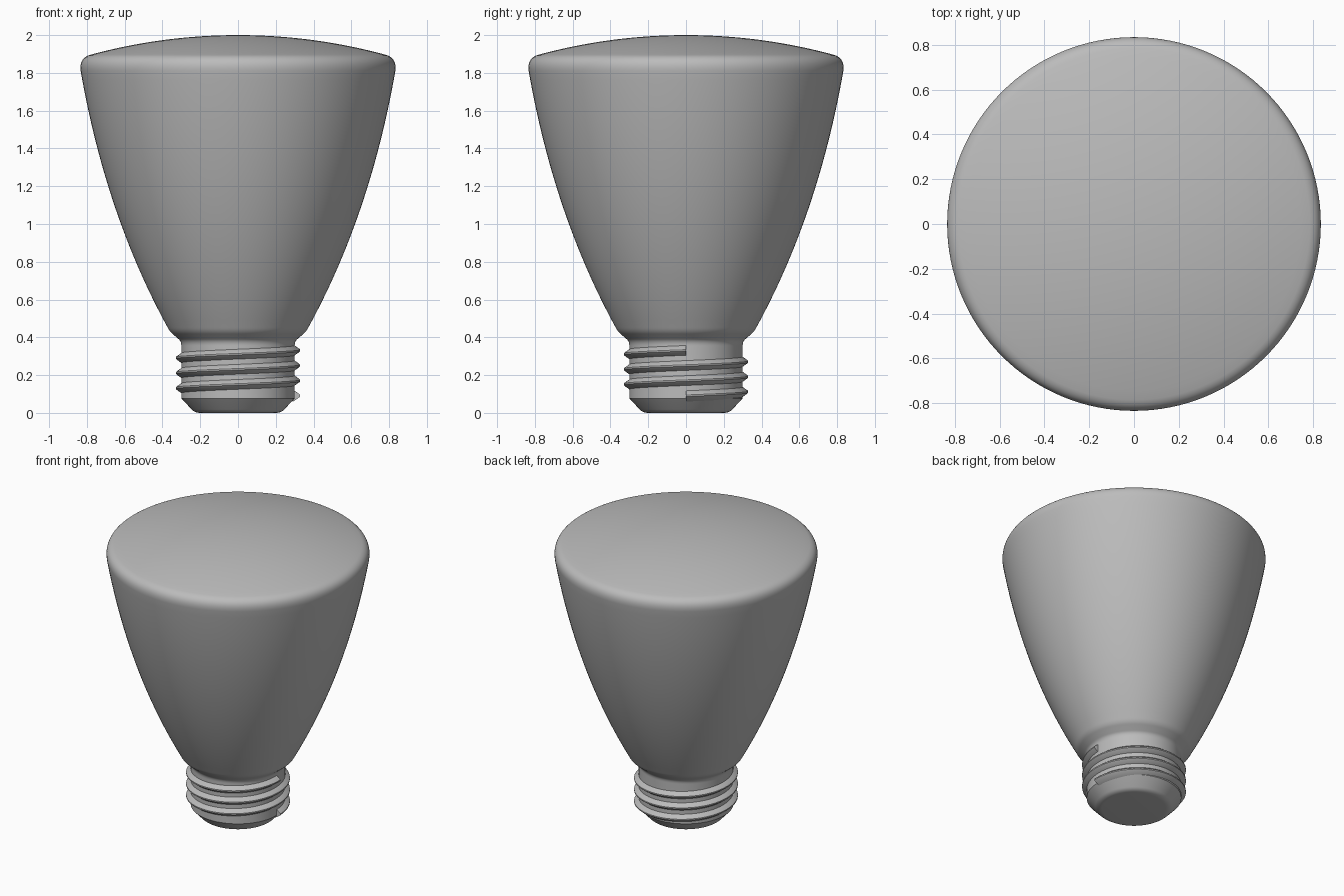
import bpy, bmesh, math
from mathutils import Vector

cube = bpy.data.objects.get("Cube")
if cube:
    bpy.data.objects.remove(cube, do_unlink=True)

grey = bpy.data.materials.new("plain grey")
grey.use_nodes = True
colour = (0.5, 0.5, 0.5, 1)
grey.diffuse_color = colour
grey.node_tree.nodes["Principled BSDF"].inputs["Base Color"].default_value = colour


def finish(name, bm, angle):
    bmesh.ops.recalc_face_normals(bm, faces=bm.faces)
    mesh = bpy.data.meshes.new(name)
    bm.to_mesh(mesh)
    bm.free()
    mesh.materials.append(grey)
    obj = bpy.data.objects.new(name, mesh)
    bpy.context.collection.objects.link(obj)
    bpy.ops.object.select_all(action="DESELECT")
    obj.select_set(True)
    bpy.context.view_layer.objects.active = obj
    bpy.ops.object.shade_smooth_by_angle(angle=math.radians(angle))
    return obj


def bezier(a, b, c, steps):
    """Quadratic curve from a to c, leaving out the first point."""
    a, b, c = Vector(a), Vector(b), Vector(c)
    return [tuple(a.lerp(b, i / steps).lerp(b.lerp(c, i / steps), i / steps))
            for i in range(1, steps + 1)]


def lathe(name, profile, angle=35, sides=128):
    bm = bmesh.new()
    verts = [bm.verts.new((r, 0, z)) for r, z in profile]
    edges = [bm.edges.new(pair) for pair in zip(verts, verts[1:])]
    bmesh.ops.spin(bm, geom=verts + edges, cent=(0, 0, 0), axis=(0, 0, 1),
                   angle=math.tau, steps=sides, use_merge=False)
    bmesh.ops.remove_doubles(bm, verts=bm.verts, dist=1e-5)
    return finish(name, bm, angle)


# Contact tip: flat end, small rounded edge, cone
tip = [(0, 0), (0.2, 0)] + bezier((0.2, 0), (0.228, 0), (0.245, 0.018), 6)
lathe("base_tip", tip + [(0.3, 0.077)], 30)

# Screw barrel with the flared neck, reflector body, rounded rim and domed lens
body = [(0.3, 0.077), (0.3, 0.355)]
body += bezier((0.3, 0.355), (0.3, 0.38), (0.316, 0.392), 6)
body += [(0.345, 0.417)]
body += bezier((0.345, 0.417), (0.362, 0.43), (0.374, 0.455), 6)
body += bezier((0.374, 0.455), (0.70, 1.05), (0.833, 1.81), 32)
body += bezier((0.833, 1.81), (0.842, 1.877), (0.785, 1.895), 12)
body += bezier((0.785, 1.895), (0.4, 2.0), (0, 2.0), 20)
lathe("bulb_body", body)

# Helical screw thread: three turns with a rounded ridge section
TURNS, STEPS, PITCH, START = 3, 96, 0.08, 0.091
section = [(0.29, -0.031), (0.30, -0.026), (0.324, -0.009), (0.329, -0.004),
           (0.329, 0.004), (0.324, 0.009), (0.30, 0.026), (0.29, 0.031)]
bm = bmesh.new()
rings = []
for i in range(TURNS * STEPS + 1):
    turn = i / STEPS
    a = turn * math.tau
    rings.append([bm.verts.new((r * math.cos(a), r * math.sin(a),
                                START + PITCH * turn + dz)) for r, dz in section])
for lower, upper in zip(rings, rings[1:]):
    for k in range(len(section)):
        n = (k + 1) % len(section)
        bm.faces.new((lower[k], lower[n], upper[n], upper[k]))
bm.faces.new(rings[0])
bm.faces.new(rings[-1])
finish("screw_thread", bm, 40)
